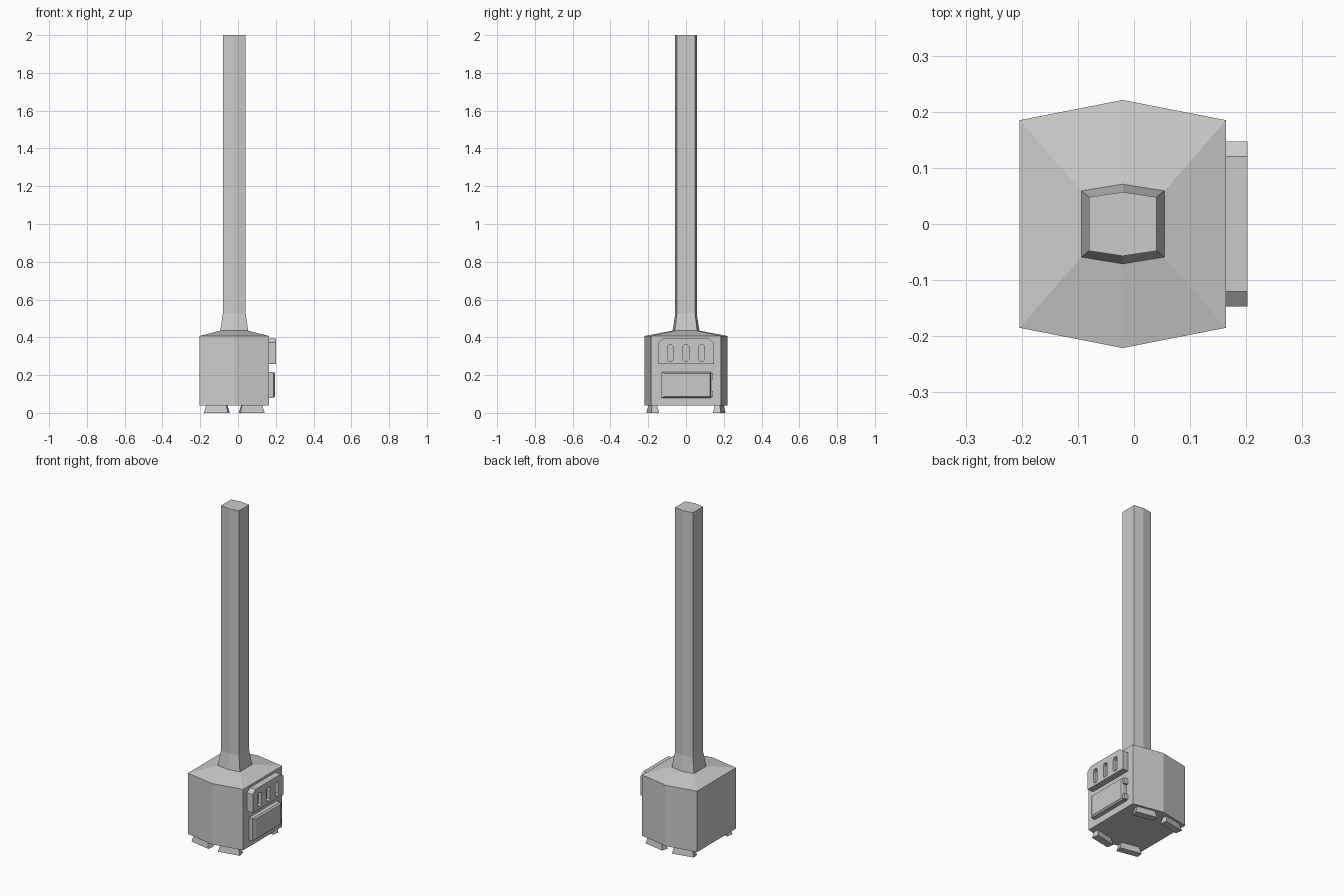
import bpy, bmesh
from math import atan2

if "Cube" in bpy.data.objects:
    bpy.data.objects.remove(bpy.data.objects["Cube"])

CX = -0.02  # centre line of the stove body and pipe


def loft(name, rings):
    """Closed flat-faced solid through rings of equal point count."""
    bm = bmesh.new()
    vs = [[bm.verts.new(p) for p in r] for r in rings]
    n = len(rings[0])
    for a, b in zip(vs, vs[1:]):
        for i in range(n):
            j = (i + 1) % n
            bm.faces.new((a[i], a[j], b[j], b[i]))
    bm.faces.new(vs[0][::-1])
    bm.faces.new(vs[-1])
    bmesh.ops.recalc_face_normals(bm, faces=bm.faces)
    me = bpy.data.meshes.new(name)
    bm.to_mesh(me)
    bm.free()
    ob = bpy.data.objects.new(name, me)
    bpy.context.collection.objects.link(ob)
    return ob


def hexagon(hx, hy, tip, z):
    return [(CX + hx, -hy, z), (CX + hx, hy, z), (CX, tip, z),
            (CX - hx, hy, z), (CX - hx, -hy, z), (CX, -tip, z)]


def rect(x, y0, y1, z0, z1):
    return [(x, y0, z0), (x, y1, z0), (x, y1, z1), (x, y0, z1)]


# Six-sided firebox, sloped top, flared collar and chimney
loft("firebox_and_chimney", [
    hexagon(0.184, 0.185, 0.221, 0.04),
    hexagon(0.184, 0.185, 0.221, 0.407),
    hexagon(0.074, 0.059, 0.071, 0.435),
    hexagon(0.060, 0.048, 0.057, 0.525),
    hexagon(0.060, 0.048, 0.057, 2.0)])

# Vent panel with clipped upper corners
outline = [(-0.147, 0.26), (0.147, 0.26), (0.147, 0.372),
           (0.12, 0.393), (-0.12, 0.393), (-0.147, 0.372)]
panel = loft("vent_panel", [[(x, y, z) for y, z in outline] for x in (0.155, 0.202)])

# Three recessed vent slots
for k, y in enumerate((-0.083, 0.0, 0.083)):
    w, c, z0, z1 = 0.016, 0.008, 0.275, 0.36
    slot = [(-w, z0 + c), (-w + c, z0), (w - c, z0), (w, z0 + c),
            (w, z1 - c), (w - c, z1), (-w + c, z1), (-w, z1 - c)]
    cutter = loft(f"slot_cutter_{k}", [[(x, y + a, z) for a, z in slot] for x in (0.182, 0.22)])
    cutter.hide_render = True
    cutter.hide_viewport = True
    m = panel.modifiers.new("slot", 'BOOLEAN')
    m.operation = 'DIFFERENCE'
    m.solver = 'EXACT'
    m.object = cutter

# Fire door with chamfered rim
loft("fire_door", [rect(0.155, -0.13, 0.132, 0.08, 0.216),
                   rect(0.188, -0.13, 0.132, 0.08, 0.216),
                   rect(0.197, -0.108, 0.128, 0.088, 0.208)])

# Door hinges
for name, z0, z1 in (("lower_hinge", 0.083, 0.115), ("upper_hinge", 0.178, 0.212)):
    loft(name, [rect(x, 0.125, 0.144, z0, z1) for x in (0.155, 0.19)])

# Four flared feet following the slanted side walls
for sx in (-1, 1):
    for sy in (-1, 1):
        foot = loft("foot", [[(a * l, b * t, z) for a, b in ((-1, -1), (1, -1), (1, 1), (-1, 1))]
                             for l, t, z in ((0.066, 0.021, 0.0), (0.053, 0.013, 0.045))])
        foot.location = (CX + sx * 0.0925, sy * 0.176, 0)
        foot.rotation_euler.z = -sx * sy * atan2(0.036, 0.184)
